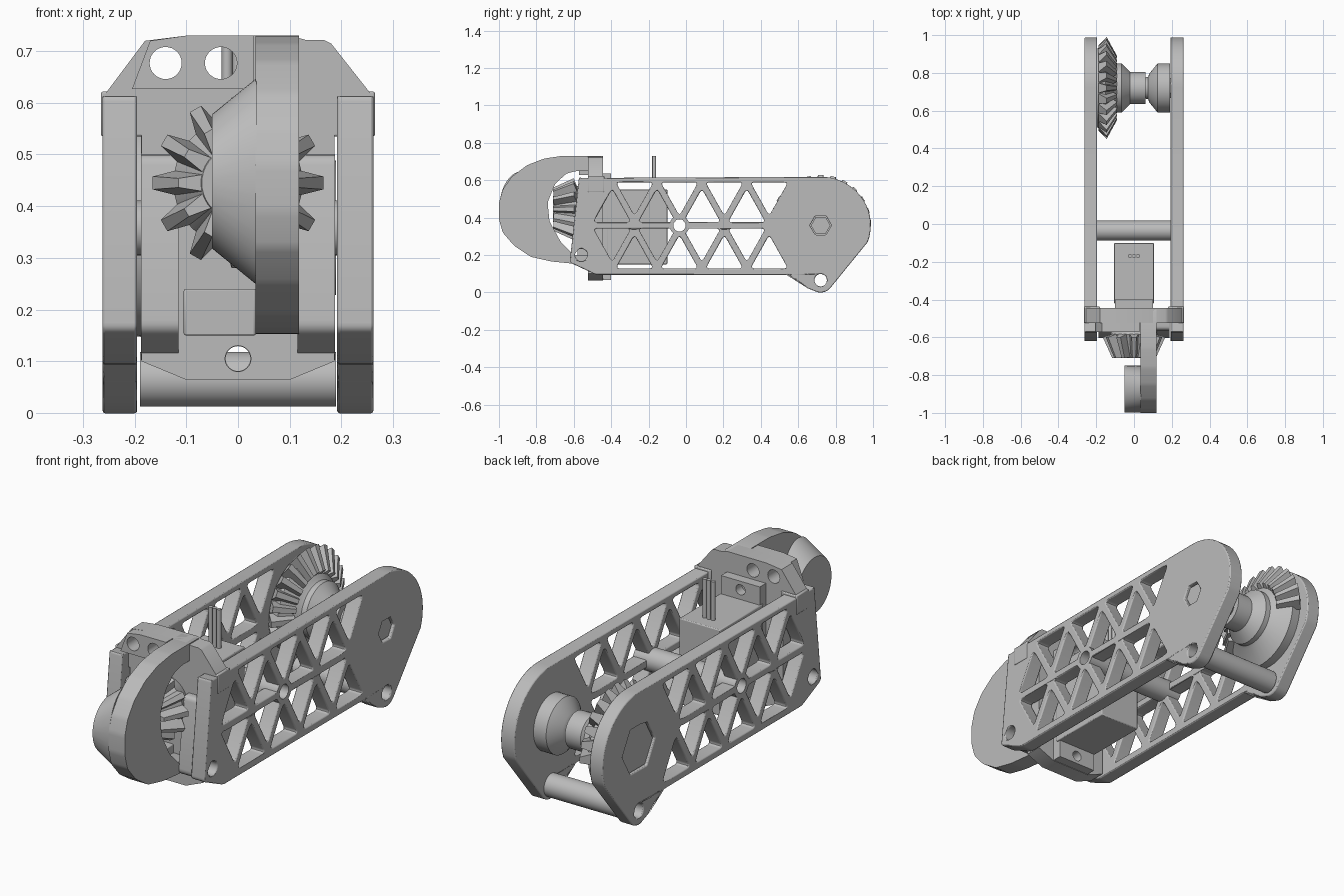
import bpy, bmesh
from math import sin, cos, pi, radians
from mathutils import Matrix, Vector

cube = bpy.data.objects.get("Cube")
if cube:
    bpy.data.objects.remove(cube)

grey = bpy.data.materials.new("plain_grey")
grey.use_nodes = True
GREY = (0.5, 0.5, 0.5, 1)
grey.diffuse_color = GREY
grey.node_tree.nodes["Principled BSDF"].inputs["Base Color"].default_value = GREY

# Local (u, v, w): along X gives (y, z, x); along Y gives (x, z, -y)
ALONG = {"X": Matrix(((0, 0, 1), (1, 0, 0), (0, 1, 0))).to_4x4(),
         "Y": Matrix(((1, 0, 0), (0, 0, -1), (0, 1, 0))).to_4x4()}
parts = []


def finish(name, bm, axis, centre=(0, 0)):
    bmesh.ops.remove_doubles(bm, verts=bm.verts, dist=1e-5)
    bm.transform(ALONG[axis] @ Matrix.Translation((*centre, 0)))
    bmesh.ops.recalc_face_normals(bm, faces=bm.faces)
    mesh = bpy.data.meshes.new(name)
    bm.to_mesh(mesh)
    bm.free()
    mesh.materials.append(grey)
    obj = bpy.data.objects.new(name, mesh)
    bpy.context.collection.objects.link(obj)
    parts.append(obj)
    return obj


def baked(obj):
    return bpy.data.meshes.new_from_object(
        obj.evaluated_get(bpy.context.evaluated_depsgraph_get()))


def circle(u, v, r, n=32, turn=0.0):
    return [(u + r * cos(turn + 2 * pi * i / n), v + r * sin(turn + 2 * pi * i / n))
            for i in range(n)]


def rounded(points, r, n=4):
    out = []
    for i, p in enumerate(points):
        p, a, b = Vector(p), Vector(points[i - 1]), Vector(points[(i + 1) % len(points)])
        a, b = p + (a - p).normalized() * r, p + (b - p).normalized() * r
        for k in range(n + 1):
            t = k / n
            out.append(tuple(a * (1 - t) ** 2 + p * 2 * t * (1 - t) + b * t * t))
    return out


def prism(name, loops, axis, start, end, bevel=0.0):
    """Extrude an outline with holes between two depths."""
    curve = bpy.data.curves.new(name, "CURVE")
    curve.dimensions, curve.fill_mode = "2D", "BOTH"
    curve.extrude = (end - start) / 2
    for loop in loops:
        spline = curve.splines.new("POLY")
        spline.points.add(len(loop) - 1)
        for pt, (u, v) in zip(spline.points, loop):
            pt.co = (u, v, 0, 1)
        spline.use_cyclic_u = True
    temp = bpy.data.objects.new(name + "_curve", curve)
    bpy.context.collection.objects.link(temp)
    bpy.context.view_layer.update()
    bm = bmesh.new()
    bm.from_mesh(baked(temp))
    bpy.data.objects.remove(temp)
    bm.transform(Matrix.Translation((0, 0, (start + end) / 2)))
    obj = finish(name, bm, axis)
    if bevel:
        mod = obj.modifiers.new("soft_edges", "BEVEL")
        mod.width, mod.segments = bevel, 2
        mod.limit_method, mod.angle_limit = "ANGLE", radians(50)
        mod.use_clamp_overlap = False
    return obj


def lathe(name, profile, axis, centre, steps=40):
    """Spin a closed (depth, radius) profile about an axis."""
    bm = bmesh.new()
    verts = [bm.verts.new((r, 0, w)) for w, r in profile]
    edges = [bm.edges.new((verts[i - 1], verts[i])) for i in range(len(verts))]
    bmesh.ops.spin(bm, geom=verts + edges, cent=(0, 0, 0), axis=(0, 0, 1),
                   angle=2 * pi, steps=steps)
    bmesh.ops.dissolve_degenerate(bm, dist=1e-6, edges=bm.edges)
    return finish(name, bm, axis, centre)


def box(name, x, y, z):
    return prism(name, [[(x[0], z[0]), (x[1], z[0]), (x[1], z[1]), (x[0], z[1])]],
                 "Y", -y[1], -y[0], 0.004)


def hull(name, points, axis, centre=(0, 0)):
    bm = bmesh.new()
    bmesh.ops.convex_hull(bm, input=[bm.verts.new(p) for p in points])
    return finish(name, bm, axis, centre)


def teeth(name, profile, width, angles, axis, centre):
    """Tapered bevel teeth: two tip points then two root points (radius, depth)."""
    for i, a in enumerate(angles):
        pts = []
        for k, (r, w) in enumerate(profile):
            half = width * (0.3 if k < 2 else 0.6) * (0.7 if k in (1, 2) else 1)
            for t in (-half, half):
                pts.append((r * cos(a) - t * sin(a), r * sin(a) + t * cos(a), w))
        hull(f"{name}_{i + 1}", pts, axis, centre)


# Truss side plates with rounded rear end and lower lug
PIVOT, MID, LUG, TOE = (0.72, 0.358), (-0.035, 0.358), (0.72, 0.065), (-0.56, 0.2)
outline = rounded([(0.55, 0.094), (-0.48, 0.094), (-0.622, 0.16), (-0.572, 0.618)], 0.015)
outline += [(PIVOT[0] + 0.268 * sin(a), PIVOT[1] + 0.26 * cos(a))
            for a in [radians(5 * i) for i in range(23)]]
outline += [(LUG[0] + 0.067 * cos(a), LUG[1] + 0.066 * sin(a))
            for a in [radians(-35 - 10 * i) for i in range(9)]]
outline += [(0.65, 0.022), (0.6, 0.06)]
holes = [circle(*c, 0.033) for c in (MID, LUG, TOE)]
for i in range(4):
    for side in (1, -1):
        for c, base, tip in ((-0.275 + 0.24 * i, 0.23, 0.052), (-0.395 + 0.24 * i, 0.017, 0.195)):
            holes.append(rounded([(c - 0.1, MID[1] + side * base), (c + 0.1, MID[1] + side * base),
                                  (c, MID[1] + side * tip)], 0.022))
for name, start, end, hexagon in (("left_side_plate", 0.192, 0.262, 0.058),
                                  ("right_side_plate", -0.262, -0.195, 0.12)):
    prism(name, [outline, circle(*PIVOT, hexagon, 6)] + holes, "X", start, end, 0.005)

# Hollow cross rods
for name, c, w in (("middle_rod", MID, 0.262), ("rear_rod", LUG, 0.19)):
    lathe(name, [(-w, 0.053), (w, 0.053), (w, 0.033), (-w, 0.033)], "X", c)

# Rear pivot hubs and sector gear
lathe("gear_hub", [(-0.195, 0), (-0.195, 0.21), (-0.15, 0.215), (-0.1, 0.14), (-0.09, 0.13),
                   (-0.065, 0.13), (-0.02, 0.085), (0.06, 0.085), (0.06, 0)], "X", PIVOT)
lathe("left_hub", [(0.055, 0), (0.055, 0.055), (0.075, 0.06), (0.08, 0.075), (0.125, 0.13),
                   (0.19, 0.13), (0.19, 0)], "X", PIVOT)
prism("hex_key_right", [circle(*PIVOT, 0.115, 6)], "X", -0.252, -0.19)
prism("hex_key_left", [circle(*PIVOT, 0.052, 6)], "X", 0.185, 0.25)
teeth("sector_tooth", [(0.27, -0.145), (0.17, -0.09), (0.14, -0.12), (0.225, -0.188)], 0.045,
      [radians(3 + 14.5 * i) for i in range(14)], "X", PIVOT)

# Servo body, flange and leads
box("servo_body", (-0.105, 0.105), (-0.42, -0.1), (0.15, 0.55))
prism("servo_flange", [[(-0.1, 0.066), (0.1, 0.066), (0.1, 0.635), (-0.1, 0.635)],
                       circle(0, 0.105, 0.024), circle(0, 0.595, 0.024)], "Y", 0.4, 0.45)
for i in (-1, 0, 1):
    prism(f"lead_{i + 2}", [circle(0.021 * i, 0.17, 0.0105, 12)], "Y", 0, 0.18).matrix_world = \
        Matrix(((1, 0, 0, 0), (0, 0, -1, 0), (0, -1, 0, 0.55), (0, 0, 0, 1))) \
        @ Matrix(((1, 0, 0, 0), (0, 1, 0, 0), (0, 0, 1, -0.0), (0, 0, 0, 1)))

# Front bracket clamped between the plates
bracket = [(-0.1, 0.064), (0.1, 0.064), (0.187, 0.1), (0.187, 0.6), (0.255, 0.6), (0.255, 0.62),
           (0.18, 0.715), (0.165, 0.722), (0.13, 0.722), (0.1, 0.73), (-0.1, 0.73),
           (-0.18, 0.72), (-0.255, 0.62), (-0.255, 0.6), (-0.187, 0.6), (-0.187, 0.1)]
eyes = [circle(-0.14, 0.677, 0.031), circle(-0.033, 0.677, 0.031)]
prism("bracket_plate", [bracket, circle(0, 0.105, 0.025)] + eyes, "Y", 0.445, 0.525)
prism("bracket_top_block", [[(-0.205, 0.627), (0.03, 0.627), (0.03, 0.73), (-0.1, 0.73),
                             (-0.17, 0.72)]] + eyes, "Y", 0.52, 0.572)
box("bracket_lower_block", (-0.105, 0.035), (-0.58, -0.5), (0.15, 0.24))
ear = rounded([(-0.605, 0.16), (-0.5, 0.102), (-0.45, 0.102), (-0.45, 0.5), (-0.56, 0.5)], 0.02)
for name, s in (("left", 1), ("right", -1)):
    a, b = sorted((0.115 * s, 0.188 * s))
    prism(name + "_bracket_ear", [ear, circle(*TOE, 0.033)], "X", a, b)
    a, b = sorted((0.18 * s, 0.265 * s))
    box(name + "_clamp_tab", (a, b), (-0.525, -0.437), (0.535, 0.622))

# Front bevel pinion
AXLE = (0, 0.445)
lathe("pinion_core", [(0.5, 0), (0.5, 0.1), (0.585, 0.125), (0.71, 0.07), (0.71, 0)], "Y", AXLE)
teeth("pinion_tooth", [(0.165, 0.6), (0.115, 0.71), (0.06, 0.705), (0.115, 0.58)], 0.042,
      [2 * pi * i / 12 for i in range(12)], "Y", AXLE)

# C-shaped front arm with raised boss and countersunk bore
BORE = (-0.874, 0.448)
arm = [(-0.45, 0.73), (-0.66, 0.73), (-0.76, 0.715), (-0.85, 0.68), (-0.93, 0.62), (-0.98, 0.55),
       (-1, 0.48), (-1, 0.39), (-0.98, 0.32), (-0.92, 0.25), (-0.83, 0.19), (-0.72, 0.165),
       (-0.6, 0.153), (-0.5, 0.153), (-0.5, 0.2), (-0.6, 0.2), (-0.67, 0.27), (-0.73, 0.38),
       (-0.74, 0.48), (-0.7, 0.58), (-0.64, 0.635), (-0.58, 0.65), (-0.45, 0.65)]
slab = prism("arm_slab", [rounded(arm, 0.012, 2)], "X", 0.034, 0.118)
boss = hull("arm_boss", [(min(u * 0.124, 0.134), v * h, w) for w, h in ((0.036, 0.2), (-0.05, 0.13))
                         for u, v in circle(0, 0, 1, 48)], "X", BORE)
cutter = lathe("bore_cutter", [(-0.1, 0), (-0.1, 0.105), (-0.05, 0.105), (0, 0.075), (0.07, 0.075),
                               (0.118, 0.115), (0.15, 0.115), (0.15, 0)], "X", BORE)
cutter.hide_render = True
for obj in (slab, boss):
    mod = obj.modifiers.new("bore", "BOOLEAN")
    mod.operation, mod.object, mod.solver = "DIFFERENCE", cutter, "EXACT"
    bpy.context.view_layer.update()
    mesh = baked(obj)
    obj.modifiers.clear()
    obj.data = mesh
parts.remove(cutter)
bpy.data.objects.remove(cutter)

# Smooth shading with crisp edges
bpy.ops.object.select_all(action="DESELECT")
for obj in parts:
    obj.select_set(True)
bpy.context.view_layer.objects.active = parts[0]
bpy.ops.object.shade_smooth_by_angle(angle=radians(35))
